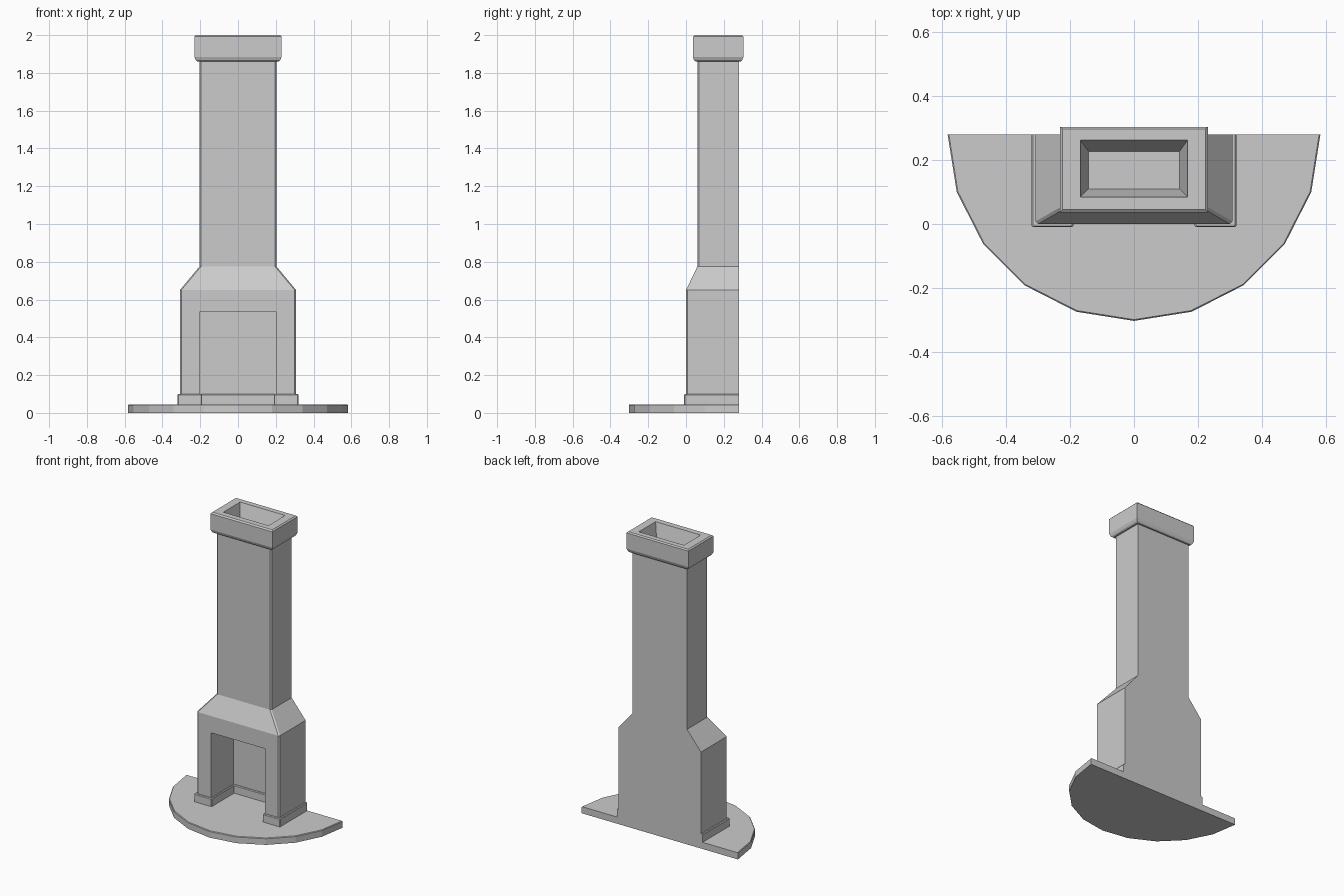
import bpy, bmesh, math

if "Cube" in bpy.data.objects:
    bpy.data.objects.remove(bpy.data.objects["Cube"])

BACK = 0.28


def loft(name, rings):
    """Skin a stack of equal-length closed rings and cap both ends."""
    bm = bmesh.new()
    loops = [[bm.verts.new(p) for p in ring] for ring in rings]
    n = len(loops[0])
    for a, b in zip(loops, loops[1:]):
        for i in range(n):
            j = (i + 1) % n
            bm.faces.new((a[i], a[j], b[j], b[i]))
    bm.faces.new(loops[0])
    bm.faces.new(loops[-1])
    bmesh.ops.recalc_face_normals(bm, faces=bm.faces[:])
    mesh = bpy.data.meshes.new(name)
    bm.to_mesh(mesh)
    bm.free()
    obj = bpy.data.objects.new(name, mesh)
    bpy.context.collection.objects.link(obj)
    return obj


def rect(hx, y0, y1, z):
    return [(-hx, y0, z), (hx, y0, z), (hx, y1, z), (-hx, y1, z)]


def mirrored(half, z):
    """Close a right-hand outline by mirroring it across x = 0."""
    return [(x, y, z) for x, y in half] + [(-x, y, z) for x, y in reversed(half)]


def chamfered(hx, y0, z, c=0.008):
    return mirrored([(hx, BACK), (hx, y0 + c), (hx - c, y0)], z)


def half_disc(r, z):
    return [(r * math.cos(math.pi * i / 10), BACK - r * math.sin(math.pi * i / 10), z)
            for i in range(11)]


def skirting(o, z):
    half = [(0.31 + o, BACK), (0.31 + o, 0.004 - o), (0.306 + o, -o),
            (0.204 - o, -o), (0.20 - o, 0.004 - o), (0.20 - o, 0.24 - o)]
    return mirrored(half, z)


# Half-round hearth slab
loft("hearth_slab", [half_disc(0.583, 0), half_disc(0.583, 0.041), half_disc(0.579, 0.045)])

# Fireplace body, shoulders and flue
body = loft("chimney_body", [chamfered(0.308, 0, 0.04), chamfered(0.308, 0, 0.65),
                             chamfered(0.204, 0.06, 0.775), chamfered(0.204, 0.06, 1.87)])

# Firebox opening
cutter = loft("firebox_cutter", [rect(0.20, -0.1, 0.24, 0.0), rect(0.20, -0.1, 0.24, 0.537)])
cutter.hide_render = True
mod = body.modifiers.new("firebox", 'BOOLEAN')
mod.operation = 'DIFFERENCE'
mod.solver = 'EXACT'
mod.object = cutter
bpy.context.view_layer.objects.active = body
body.select_set(True)
bpy.ops.object.modifier_apply(modifier=mod.name)
bpy.data.objects.remove(cutter)

# Skirting that wraps the legs and lines the firebox
loft("skirting", [skirting(0.01, 0.045), skirting(0.01, 0.095), skirting(0.006, 0.10)])

# Chimney cap with recessed flue mouth
loft("chimney_cap", [rect(0.214, 0.052, 0.29, 1.86), rect(0.223, 0.043, 0.297, 1.867),
                     rect(0.231, 0.036, 0.304, 1.885), rect(0.231, 0.036, 0.304, 1.992),
                     rect(0.223, 0.046, 0.297, 2.0), rect(0.168, 0.084, 0.262, 2.0),
                     rect(0.142, 0.11, 0.227, 1.90)])
